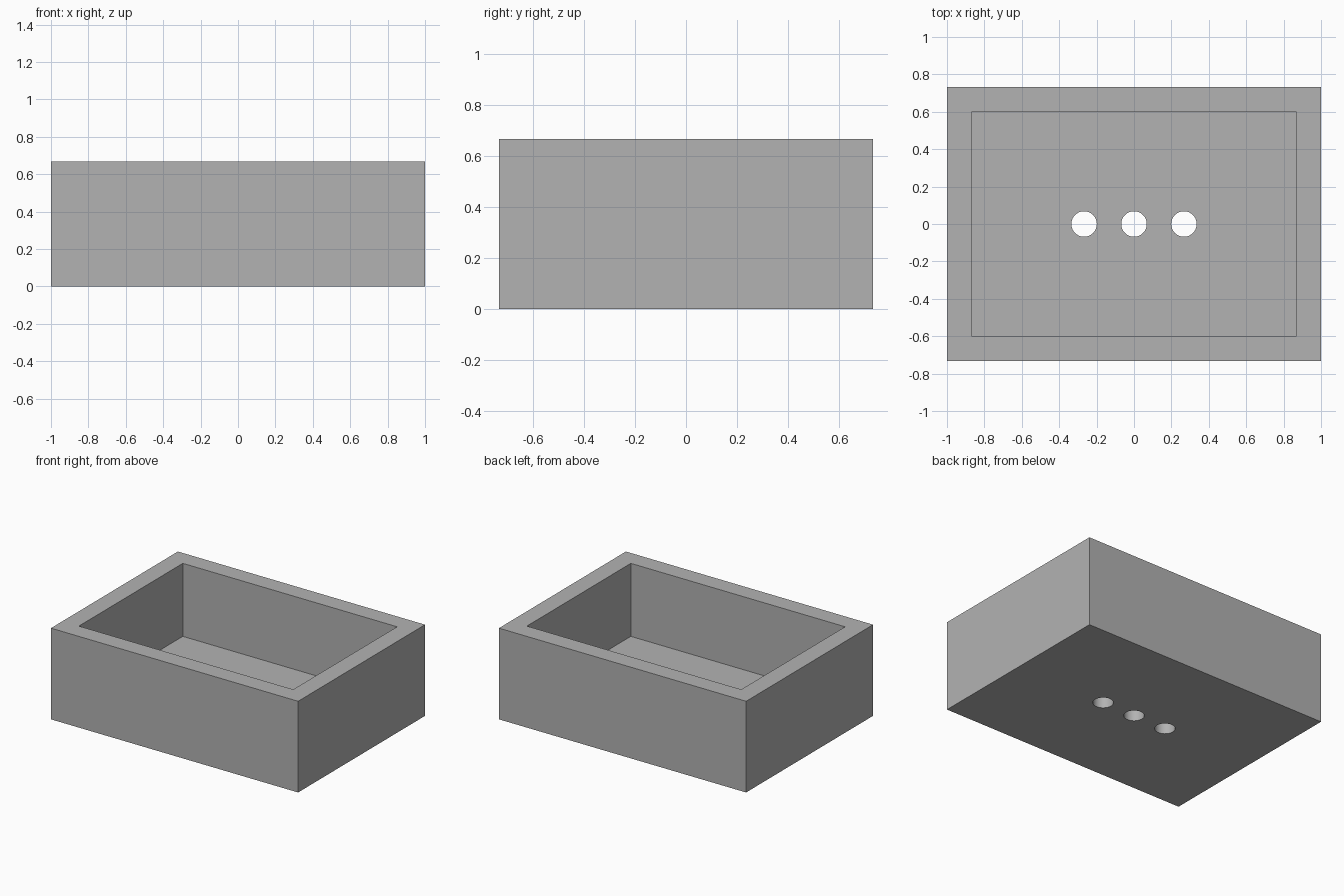
import bpy
import math

cube = bpy.data.objects.get("Cube")
if cube:
    bpy.data.objects.remove(cube, do_unlink=True)

WIDTH, DEPTH, HEIGHT = 2.0, 1.467, 0.667
WALL = 0.133
HOLE_RADIUS, HOLE_SPACING = 0.068, 0.267

grey = bpy.data.materials.new("plain grey")
grey.use_nodes = True
colour = (0.448, 0.448, 0.448, 1)
grey.diffuse_color = colour
grey.node_tree.nodes["Principled BSDF"].inputs["Base Color"].default_value = colour


def add_box(name, size, bottom):
    bpy.ops.mesh.primitive_cube_add(size=1, location=(0, 0, bottom + size[2] / 2))
    box = bpy.context.object
    box.name = name
    box.scale = size
    bpy.ops.object.transform_apply(location=True, rotation=False, scale=True)
    box.data.materials.append(grey)
    return box


def cut(target, cutter):
    cutter.hide_render = True
    mod = target.modifiers.new("cut", "BOOLEAN")
    mod.operation = "DIFFERENCE"
    mod.solver = "EXACT"
    mod.object = cutter
    bpy.context.view_layer.objects.active = target
    bpy.ops.object.modifier_apply(modifier=mod.name)
    bpy.data.objects.remove(cutter, do_unlink=True)


# Open box with thick walls and floor
planter = add_box("planter_box", (WIDTH, DEPTH, HEIGHT), 0)
cut(planter, add_box("cavity_cutter", (WIDTH - 2 * WALL, DEPTH - 2 * WALL, HEIGHT), WALL))

# Row of round drain holes through the floor
for i in (-1, 0, 1):
    bpy.ops.mesh.primitive_cylinder_add(vertices=48, radius=HOLE_RADIUS, depth=4 * WALL,
                                        location=(i * HOLE_SPACING, 0, 0))
    drill = bpy.context.object
    drill.name = "drain_hole_cutter"
    drill.data.materials.append(grey)
    cut(planter, drill)

# Smooth hole walls, crisp box edges
bpy.ops.object.select_all(action="DESELECT")
planter.select_set(True)
bpy.context.view_layer.objects.active = planter
bpy.ops.object.shade_smooth_by_angle(angle=math.radians(30))
